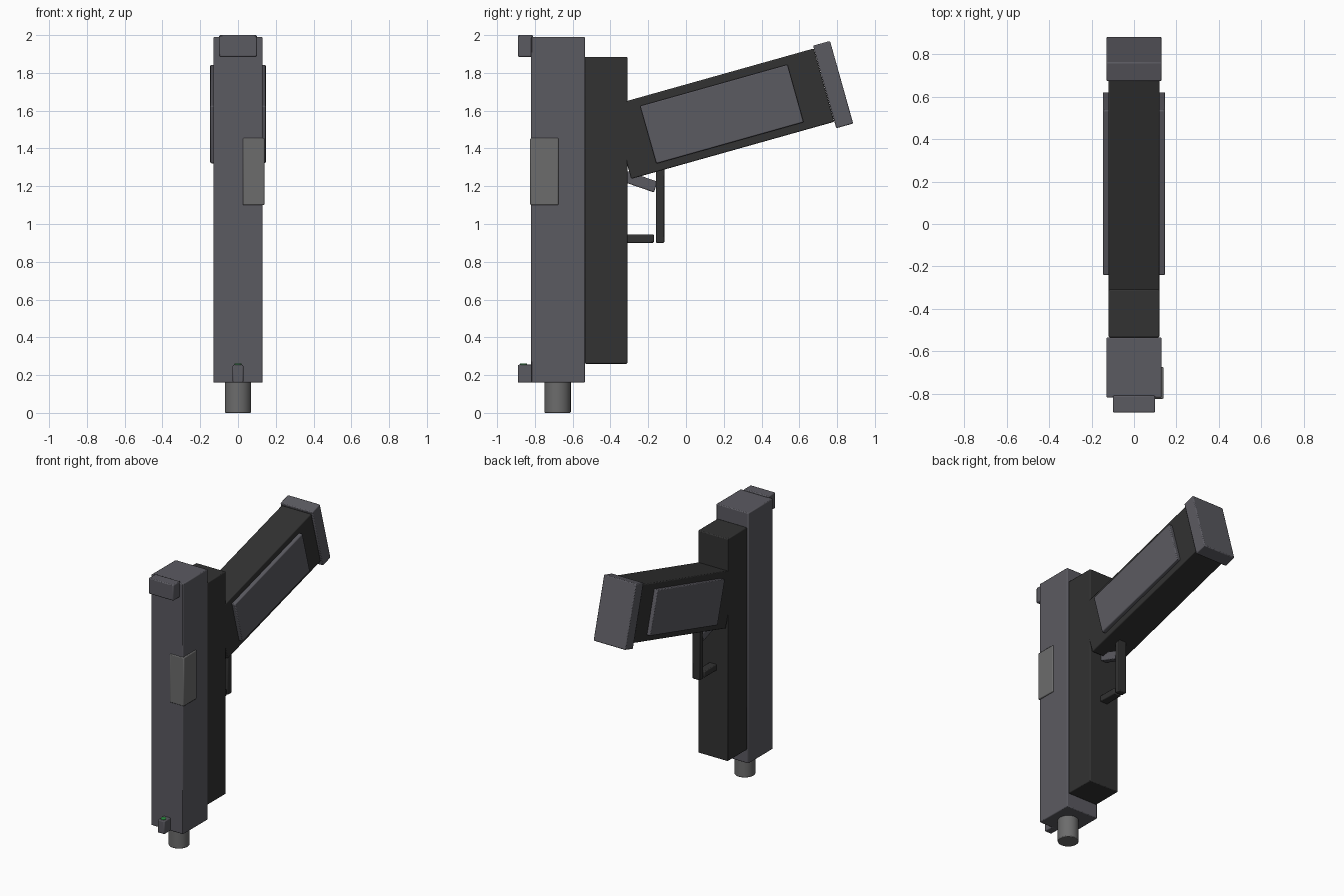
import bpy
from math import radians

if "Cube" in bpy.data.objects:
    bpy.data.objects.remove(bpy.data.objects["Cube"])


def material(name, r, g, b):
    m = bpy.data.materials.new(name)
    m.diffuse_color = (r, g, b, 1)
    m.use_nodes = True
    m.node_tree.nodes["Principled BSDF"].inputs["Base Color"].default_value = m.diffuse_color
    return m


STEEL = material("steel", 0.105, 0.103, 0.12)
POLYMER = material("polymer", 0.032, 0.032, 0.032)
BARE = material("bare_metal", 0.15, 0.15, 0.15)
GREEN = material("sight_green", 0.05, 0.5, 0.1)


def finish(ob, name, mat, bevel):
    ob.name = name
    ob.data.materials.append(mat)
    bpy.ops.object.transform_apply(location=False, rotation=False, scale=True)
    if bevel:
        mod = ob.modifiers.new("soft_edges", "BEVEL")
        mod.width = bevel
        mod.segments = 2
        mod.limit_method = "ANGLE"
    bpy.ops.object.shade_smooth_by_angle(angle=radians(30))
    return ob


def box(name, center, size, mat, tilt=0, bevel=0.006):
    bpy.ops.mesh.primitive_cube_add(size=1, location=center,
                                    rotation=(radians(tilt), 0, 0))
    ob = bpy.context.object
    ob.scale = size
    return finish(ob, name, mat, bevel)


def span(name, x, y, z, mat, bevel=0.006):
    """Upright box from its (min, max) range on each axis."""
    return box(name, [(a + b) / 2 for a, b in (x, y, z)],
               [b - a for a, b in (x, y, z)], mat, 0, bevel)


def rod(name, center, radius, length, mat, bevel=0.0):
    bpy.ops.mesh.primitive_cylinder_add(vertices=32, radius=radius,
                                        depth=length, location=center)
    return finish(bpy.context.object, name, mat, bevel)


# Slide, barrel and ejection port
span("slide", (-0.13, 0.13), (-0.82, -0.535), (0.16, 1.99), STEEL)
rod("barrel", (0, -0.68, 0.12), 0.07, 0.24, BARE, 0.005)
span("ejection_port", (0.025, 0.14), (-0.825, -0.675), (1.10, 1.455), BARE)

# Sights
span("rear_sight", (-0.1, 0.1), (-0.89, -0.81), (1.885, 2.0), STEEL)
span("front_sight", (-0.028, 0.028), (-0.89, -0.81), (0.16, 0.255), STEEL)
rod("front_sight_dot", (0, -0.86, 0.254), 0.018, 0.016, GREEN)

# Frame
span("frame", (-0.12, 0.12), (-0.535, -0.31), (0.26, 1.885), POLYMER)

# Slanted grip with side panels and base plate
TILT = 15.7
box("grip", (0, 0.193, 1.584), (0.24, 1.117, 0.403), POLYMER, TILT)
for side, label in ((-1, "left"), (1, "right")):
    box(f"grip_panel_{label}", (side * 0.13, 0.19, 1.582),
        (0.034, 0.81, 0.317), STEEL, TILT)
box("base_plate", (0, 0.779, 1.738), (0.26, 0.093, 0.454), STEEL, TILT)

# Trigger and guard
box("trigger", (0, -0.245, 1.225), (0.05, 0.18, 0.06), STEEL, -19)
span("guard_bar", (-0.03, 0.03), (-0.16, -0.115), (0.9, 1.3), POLYMER)
span("guard_bridge", (-0.03, 0.03), (-0.32, -0.17), (0.9, 0.945), POLYMER)
